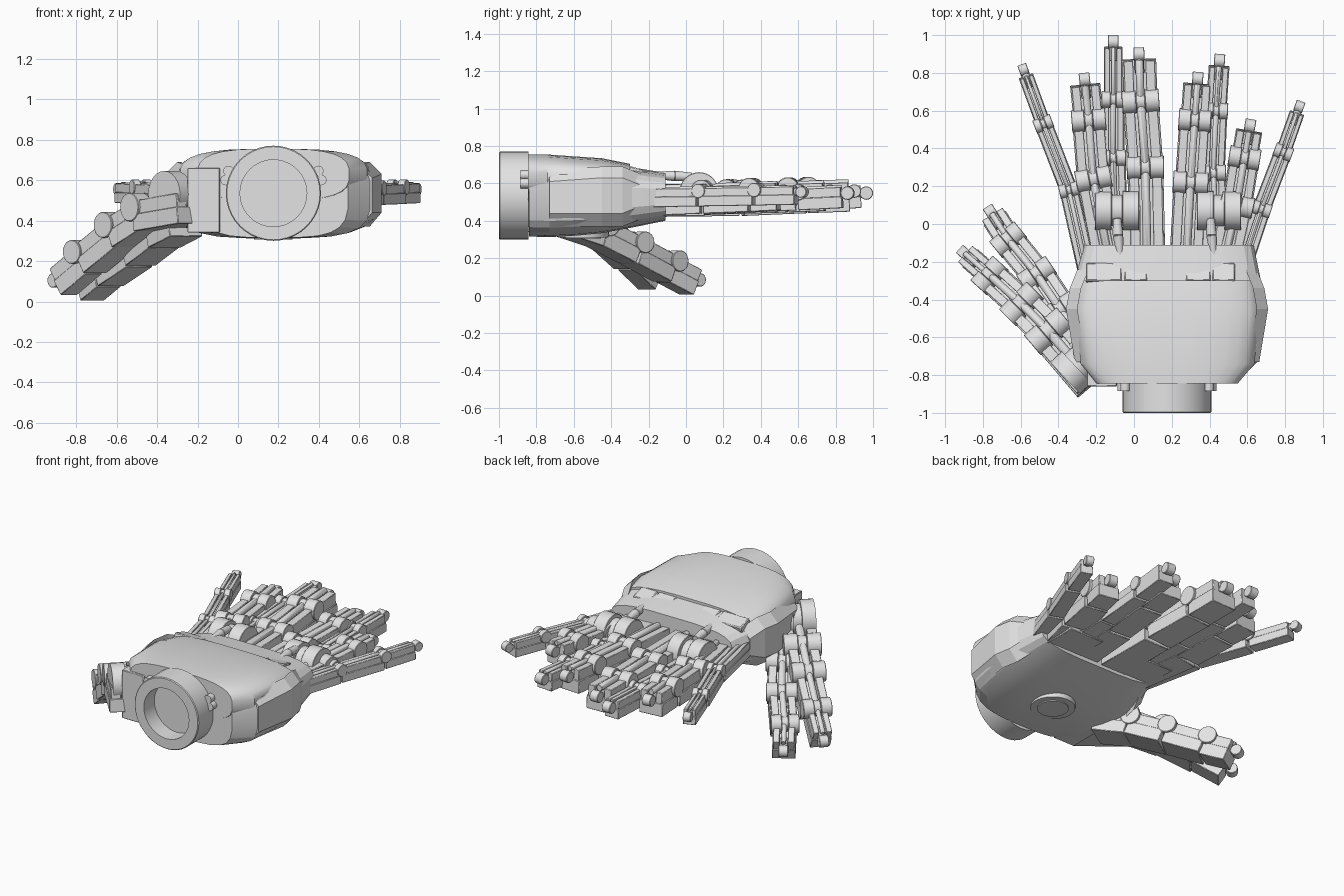
import bpy, bmesh, math
from mathutils import Vector, Matrix

if "Cube" in bpy.data.objects:
    bpy.data.objects.remove(bpy.data.objects["Cube"])

metal = bpy.data.materials.new("light grey metal")
metal.diffuse_color = (0.77, 0.77, 0.77, 1)
metal.use_nodes = True
metal.node_tree.nodes["Principled BSDF"].inputs["Base Color"].default_value = metal.diffuse_color
CX, WZ = 0.175, 0.535          # wrist axis


def finish(bm, name, angle=30, bevel=0):
    bmesh.ops.recalc_face_normals(bm, faces=bm.faces)
    me = bpy.data.meshes.new(name)
    bm.to_mesh(me)
    bm.free()
    ob = bpy.data.objects.new(name, me)
    bpy.context.collection.objects.link(ob)
    me.materials.append(metal)
    if bevel:
        m = ob.modifiers.new("bevel", 'BEVEL')
        m.width, m.segments, m.limit_method = bevel, 1, 'ANGLE'
    bpy.ops.object.select_all(action='DESELECT')
    ob.select_set(True)
    bpy.context.view_layer.objects.active = ob
    bpy.ops.object.shade_smooth_by_angle(angle=math.radians(angle))
    return ob


def box(bm, frame, size, off=(0, 0, 0)):
    bmesh.ops.create_cube(bm, size=1, matrix=frame @ Matrix.Translation(off) @ Matrix.Diagonal((*size, 1)))


def rod(bm, a, b, r, r2=None, n=16):
    a, b = Vector(a), Vector(b)
    q = (b - a).to_track_quat('Z', 'Y').to_matrix().to_4x4()
    bmesh.ops.create_cone(bm, cap_ends=True, segments=n, radius1=r, radius2=r if r2 is None else r2,
                          depth=(b - a).length, matrix=Matrix.Translation((a + b) / 2) @ q)


def frame_at(p, d):
    # local x = sideways, y = along the digit, z = back of the digit
    s = d.cross(Vector((0, 0, 1))).normalized()
    m = Matrix((s, d, s.cross(d))).transposed().to_4x4()
    return Matrix.Translation(p) @ m


def spool(bm, f, w, r):
    # two drums with a narrower hub between them
    for a, b, k in ((-.5, -.12, 1), (-.12, .12, .8), (.12, .5, 1)):
        rod(bm, f @ Vector((a * w, 0, 0)), f @ Vector((b * w, 0, 0)), r * k, n=24)


def digit(name, pts, widths, h):
    bm = bmesh.new()
    pts = [Vector(p) for p in pts]
    last = len(pts) - 2
    for i, w in enumerate(widths):
        a, b = pts[i], pts[i + 1]
        d = (b - a).normalized()
        L = (b - a).length
        f = frame_at((a + b) / 2, d)
        end = .065 if i == last else L * .04
        body, shift = L - end, -end / 2
        box(bm, f, (w, body, h * .6), (0, shift, -h * .45))           # palm-side block
        for sx in (-1, 1):                                            # twin rails
            box(bm, f, (w * .28, body * .96, h * .5), (sx * w * .32, shift, h * .08))
        rod(bm, f @ Vector((0, -L * .5, h * .3)), f @ Vector((0, L * .5 - end, h * .3)), w * .12, n=12)
        fe = frame_at(b, d)
        if i < last:
            r = max(h * .42, w * .32)
            spool(bm, fe @ Matrix.Translation((0, 0, h * .42 - r * .6)), w * 1.04, r)
        else:                                                         # rounded fingertip
            r = min(.036, w * .38)
            c = fe @ Vector((0, -r, 0))
            rod(bm, fe @ Vector((-r * .8, -r, 0)), fe @ Vector((r * .8, -r, 0)), r, n=20)
            rod(bm, c - d * .1, c, r * .7, n=12)
    return finish(bm, name, bevel=.003)


def loft(bm, stations, n=28, power=3.6):
    rings = []
    for y, xl, xr, zb, zt in stations:
        ring = []
        for i in range(n):
            t = 2 * math.pi * (i + .5) / n
            c, s = math.cos(t), math.sin(t)
            ring.append(bm.verts.new(((xl + xr) / 2 + (xr - xl) / 2 * math.copysign(abs(c) ** (2 / power), c), y,
                                      (zb + zt) / 2 + (zt - zb) / 2 * math.copysign(abs(s) ** (2 / power), s))))
        rings.append(ring)
    for r, q in zip(rings, rings[1:]):
        for i in range(n):
            j = (i + 1) % n
            bm.faces.new((r[i], r[j], q[j], q[i]))
    bm.faces.new(rings[0])
    bm.faces.new(rings[-1])


# Faceted palm body
bm = bmesh.new()
loft(bm, [(-.84, -.19, .545, .315, .74), (-.73, -.30, .655, .312, .735), (-.58, -.335, .685, .32, .725),
          (-.45, -.35, .70, .333, .71), (-.28, -.31, .67, .365, .685), (-.11, -.265, .635, .40, .658)], n=24)
finish(bm, "palm", 14)

# Smooth upper shell, stopping short of the knuckles
bm = bmesh.new()
loft(bm, [(-.845, -.2, .55, .50, .755), (-.74, -.285, .64, .50, .755), (-.45, -.31, .665, .50, .735),
          (-.30, -.285, .645, .50, .705)], power=3)
finish(bm, "back_shell", 30)

# Slim tapered side armour
for name, sx in (("side_plate_right", 1), ("side_plate_left", -1)):
    bm = bmesh.new()
    rings = []
    for y, x, zl, zh in ((-.73, .488, .44, .61), (-.45, .535, .44, .63), (-.34, .515, .44, .63), (-.24, .475, .48, .59)):
        rings.append([bm.verts.new((CX + sx * (x - k), y, z)) for k, z in
                      ((.06, zl - .07), (0, zl), (0, zh), (.06, zh + .06))])
    for r, q in zip(rings, rings[1:]):
        for i in range(4):
            bm.faces.new((r[i], r[(i + 1) % 4], q[(i + 1) % 4], q[i]))
    bm.faces.new(rings[0])
    bm.faces.new(rings[-1])
    finish(bm, name, 8)

# Wrist socket, a turned cup
bm = bmesh.new()
prof = [(0, -.89), (.165, -.89), (.165, -1), (.23, -1), (.235, -.995), (.235, -.843), (0, -.835)]
vs = [bm.verts.new((CX + r, y, WZ)) for r, y in prof]
es = [bm.edges.new(p) for p in zip(vs, vs[1:])]
bmesh.ops.spin(bm, geom=vs + es, cent=(CX, 0, WZ), axis=(0, 1, 0), angle=2 * math.pi, steps=40)
bmesh.ops.remove_doubles(bm, verts=bm.verts, dist=1e-4)
finish(bm, "wrist_socket", 30)

# Wrist bolts
bm = bmesh.new()
for sx in (-1, 1):
    for x, z in ((.222, .645), (.236, .60)):
        rod(bm, (CX + sx * x, -.885, z), (CX + sx * x, -.82, z), .026, n=14)
finish(bm, "wrist_bolts")

# Round emitter on the palm underside
bm = bmesh.new()
rod(bm, (CX, -.55, .312), (CX, -.55, .40), .135, .145, 32)
rod(bm, (CX, -.55, .306), (CX, -.55, .40), .095, n=32)
finish(bm, "palm_disc")

# Low tendon housings on the back of the hand
bm = bmesh.new()
for x, w in ((-.16, .19), (.01, .12), (.34, .13), (.475, .12)):
    box(bm, Matrix.Translation((x, -.26, .655)) @ Matrix.Rotation(-.3, 4, 'X'), (w, .10, .05))
finish(bm, "tendon_housings", bevel=.006)

# Knuckle drums with pull tendons
for name, x, x0 in (("knuckle_left", -.09, -.065), ("knuckle_right", .45, .43)):
    bm = bmesh.new()
    spool(bm, frame_at(Vector((x, .07, .555)), Vector((0, 1, 0))), .235, .105)
    rod(bm, (x0, -.235, .645), (x0 - .02, -.06, .64), .012, .028)
    rod(bm, (x0 - .02, -.06, .64), (x0 - .025, .03, .635), .028, .022)
    box(bm, Matrix.Translation((x, -.03, .50)), (.25, .26, .15))
    finish(bm, name, bevel=.003)

# Fingers: joint positions (x, y, z), segment widths, thickness
digit("outer_finger_left", [(-.25, -.24, .54), (-.345, .18, .545), (-.48, .53, .55), (-.595, .845, .555)],
      (.10, .095, .08), .09)
digit("finger_left_a", [(-.14, -.15, .53), (-.215, .24, .54), (-.24, .55, .55), (-.265, .80, .56)],
      (.18, .175, .16), .14)
digit("finger_left_b", [(-.10, .05, .51), (-.11, .35, .52), (-.11, .66, .535), (-.11, 1.0, .55)],
      (.13, .12, .10), .105)
digit("finger_left_c", [(.07, -.15, .53), (.06, .30, .535), (.035, .65, .55), (.025, .935, .56)],
      (.19, .19, .18), .145)
digit("finger_right_a", [(.28, -.15, .53), (.30, .22, .54), (.322, .55, .55), (.34, .805, .56)],
      (.18, .165, .15), .14)
digit("finger_right_b", [(.43, .05, .51), (.42, .27, .52), (.435, .60, .535), (.455, .90, .55)],
      (.13, .12, .11), .105)
digit("finger_right_c", [(.49, -.15, .53), (.545, .10, .54), (.585, .35, .55), (.62, .555, .56)],
      (.17, .16, .14), .135)
digit("outer_finger_right", [(.575, -.22, .54), (.675, .08, .545), (.79, .38, .55), (.885, .65, .555)],
      (.10, .095, .08), .09)

# Thumb mount and drum
bm = bmesh.new()
box(bm, Matrix.Translation((-.17, -.73, .50)), (.16, .26, .32))
finish(bm, "thumb_mount", bevel=.004)
bm = bmesh.new()
d = Vector((-.68, .72, -.1)).normalized()
spool(bm, frame_at(Vector((-.285, -.74, .53)), d), .22, .115)
finish(bm, "thumb_drum")

# Paired thumbs
digit("thumb_front", [(-.22, -.84, .49), (-.45, -.57, .45), (-.59, -.43, .36), (-.755, -.28, .225), (-.92, -.135, .085)],
      (.22, .20, .17, .125), .14)
digit("thumb_rear", [(-.27, -.64, .42), (-.385, -.46, .36), (-.51, -.275, .265), (-.66, -.09, .165), (-.775, .09, .07)],
      (.19, .18, .165, .14), .135)
